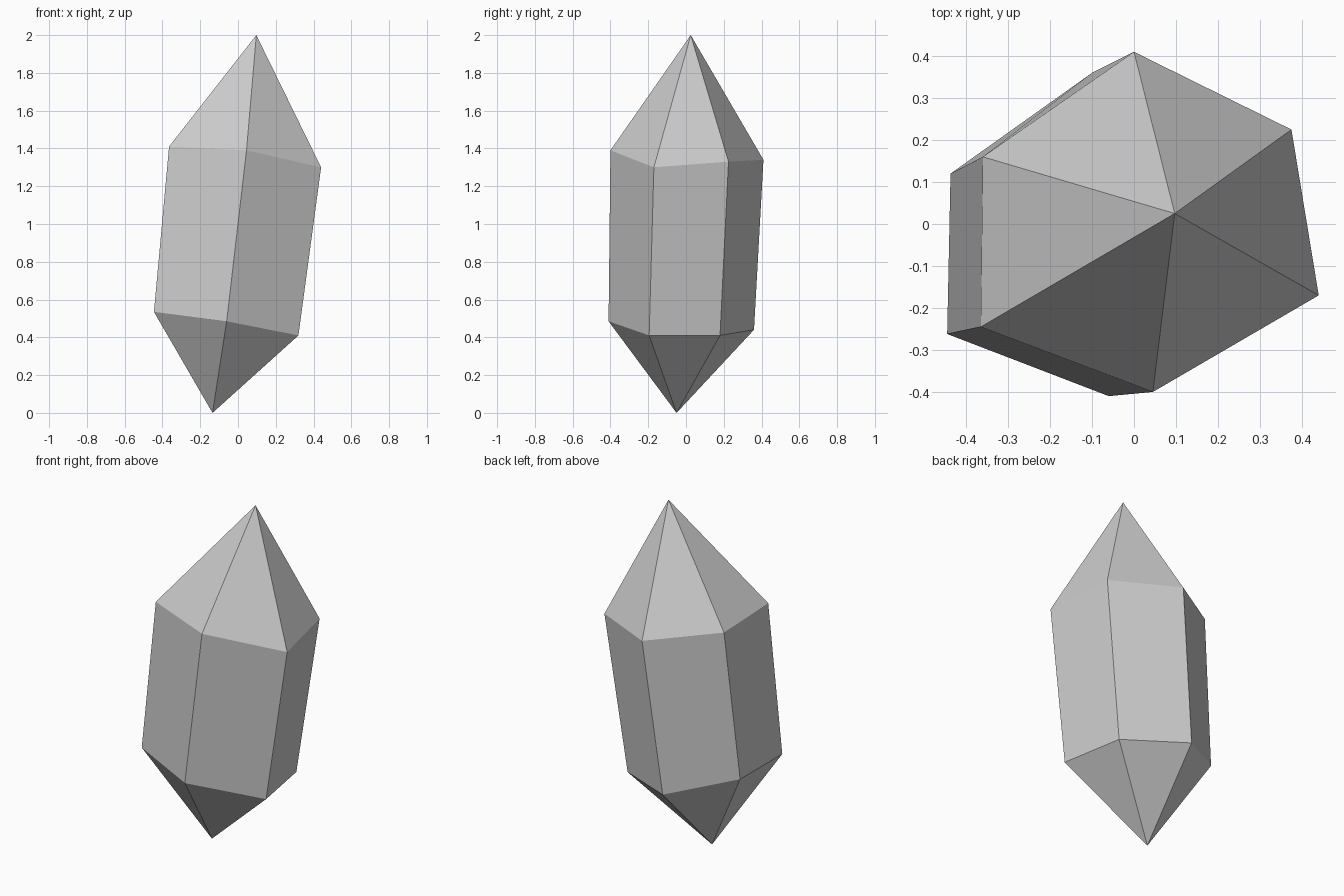
import bpy
import bmesh

# Remove the default cube only
default_cube = bpy.data.objects.get("Cube")
if default_cube:
    bpy.data.objects.remove(default_cube, do_unlink=True)


def make_material(name, colour):
    material = bpy.data.materials.new(name)
    material.use_nodes = True
    material.diffuse_color = colour
    shader = material.node_tree.nodes["Principled BSDF"]
    shader.inputs["Base Color"].default_value = colour
    return material


# Leaning, slightly irregular hexagonal profiles, counter-clockwise from the front
upper_ring = [(.045, -.4, 1.39), (.44, -.17, 1.3), (.375, .225, 1.33),
              (0, .41, 1.34), (-.36, .16, 1.39), (-.365, -.245, 1.41)]
lower_ring = [(-.06, -.41, .485), (.32, -.195, .41), (.255, .18, .41),
              (-.1, .36, .44), (-.437, .12, .53), (-.445, -.262, .535)]
top_tip = (.097, .025, 2)
bottom_tip = (-.135, -.05, 0)


def make_crystal(name, material):
    bm = bmesh.new()
    upper = [bm.verts.new(point) for point in upper_ring]
    lower = [bm.verts.new(point) for point in lower_ring]
    top = bm.verts.new(top_tip)
    bottom = bm.verts.new(bottom_tip)

    # Each side has a top facet, a long wall and a bottom facet
    count = len(upper)
    for i in range(count):
        j = (i + 1) % count
        bm.faces.new((upper[i], upper[j], top))
        bm.faces.new((lower[i], lower[j], upper[j], upper[i]))
        bm.faces.new((lower[j], lower[i], bottom))
    bmesh.ops.recalc_face_normals(bm, faces=bm.faces)

    mesh = bpy.data.meshes.new(name)
    bm.to_mesh(mesh)
    bm.free()
    mesh.materials.append(material)
    crystal = bpy.data.objects.new(name, mesh)
    bpy.context.collection.objects.link(crystal)
    return crystal


# Single flat-shaded crystal in plain grey
grey = make_material("light grey", (0.6, 0.6, 0.6, 1))
make_crystal("crystal", grey)
